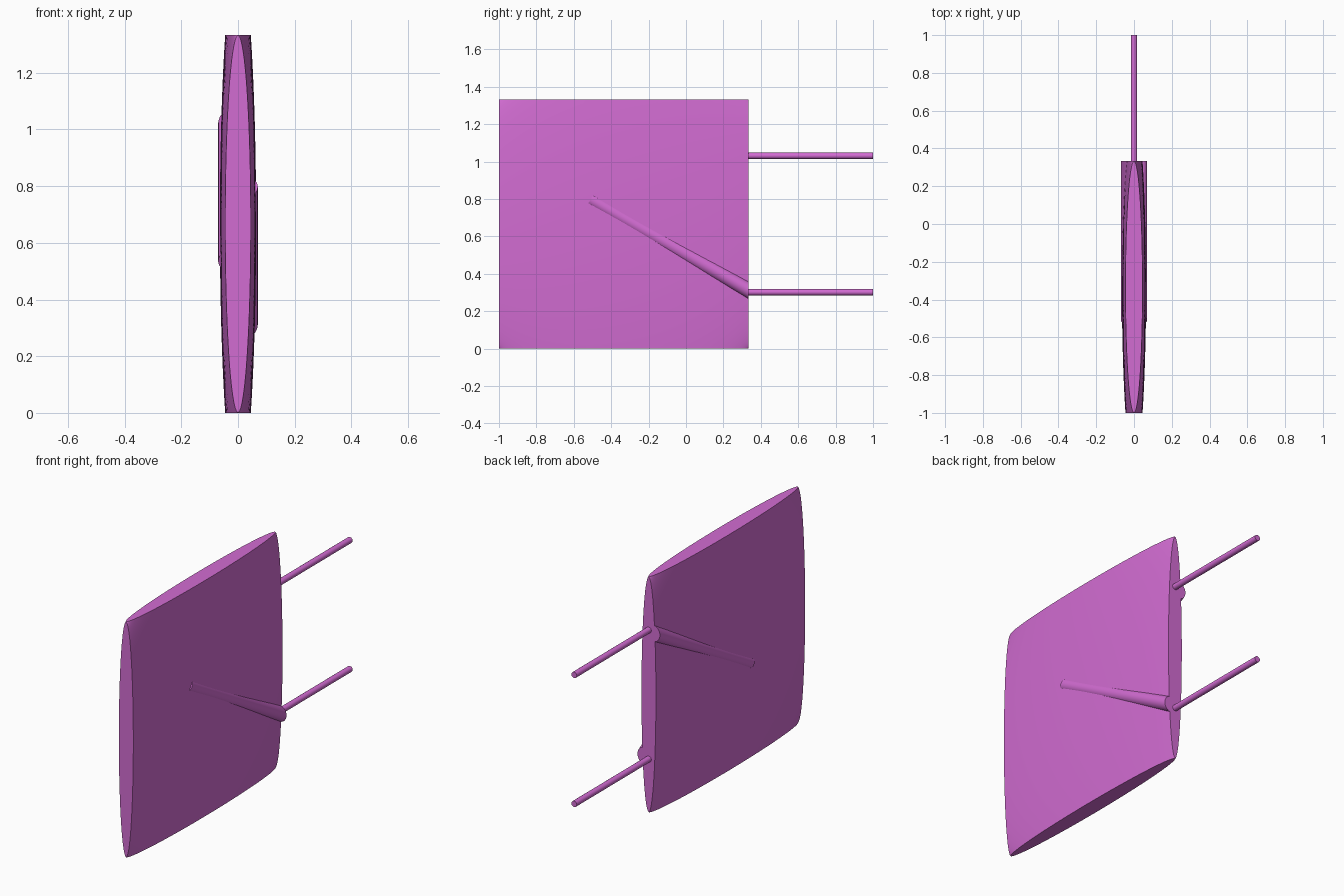
import bpy, bmesh, math
from mathutils import Vector, Matrix

cube = bpy.data.objects.get("Cube")
if cube:
    bpy.data.objects.remove(cube, do_unlink=True)

orchid = bpy.data.materials.new("orchid")
orchid.use_nodes = True
COLOUR = (0.645, 0.15, 0.645, 1)
orchid.diffuse_color = COLOUR
orchid.node_tree.nodes["Principled BSDF"].inputs["Base Color"].default_value = COLOUR

HALF = 2 / 3                       # half side of the square body
CENTRE = Vector((0, 1 / 3 - HALF, HALF))
BACK = 1 / 3                       # y of the face the leads come out of


def finish(name, bm):
    """Turn a bmesh into a shaded, coloured object."""
    bmesh.ops.recalc_face_normals(bm, faces=bm.faces[:])
    mesh = bpy.data.meshes.new(name)
    bm.to_mesh(mesh)
    bm.free()
    mesh.materials.append(orchid)
    obj = bpy.data.objects.new(name, mesh)
    bpy.context.collection.objects.link(obj)
    bpy.ops.object.select_all(action='DESELECT')
    obj.select_set(True)
    bpy.context.view_layer.objects.active = obj
    bpy.ops.object.shade_smooth_by_angle(angle=math.radians(30))
    return obj


def slice_off(bm, point, normal):
    """Cut away everything beyond a plane and cap the cut."""
    cut = bmesh.ops.bisect_plane(bm, geom=bm.verts[:] + bm.edges[:] + bm.faces[:],
                                 plane_co=point, plane_no=normal, clear_outer=True)
    edges = [e for e in cut["geom_cut"] if isinstance(e, bmesh.types.BMEdge)]
    bmesh.ops.holes_fill(bm, edges=edges, sides=0)


def rod(bm, start, end, radius, sides):
    """Capped cylinder between two points."""
    start, end = Vector(start), Vector(end)
    axis = end - start
    turn = axis.to_track_quat('Z', 'Y').to_matrix().to_4x4()
    bmesh.ops.create_cone(bm, cap_ends=True, segments=sides, radius1=radius, radius2=radius,
                          depth=axis.length,
                          matrix=Matrix.Translation((start + end) / 2) @ turn)


# Body: flattened ball trimmed to a square
bm = bmesh.new()
bmesh.ops.create_uvsphere(bm, u_segments=96, v_segments=64, radius=1)
ball = HALF * math.sqrt(2) * 0.9985
bmesh.ops.transform(bm, verts=bm.verts[:], matrix=Matrix.Translation(CENTRE)
                    @ Matrix.Diagonal((0.064, ball, ball, 1))
                    @ Matrix.Rotation(math.pi / 2, 4, 'Y'))
for n in ((0, 1, 0), (0, -1, 0), (0, 0, 1), (0, 0, -1)):
    slice_off(bm, CENTRE + Vector(n) * HALF, n)
finish("body", bm)

# One slanted ridge and one lead per side, mirrored by a half turn about the y axis
for side, name in ((1, "left"), (-1, "right")):
    def place(x, y, z):
        return (side * x, y, HALF + side * (z - HALF))

    bm = bmesh.new()
    rod(bm, place(0.03, -0.51, 0.798), place(0.03, 0.45, 0.246), 0.04, 32)
    slice_off(bm, (0, BACK, 0), (0, 1, 0))
    finish(name + "_ridge", bm)

    bm = bmesh.new()
    rod(bm, place(0, BACK - 0.03, 0.302), place(0, 1, 0.302), 0.017, 16)
    finish(name + "_lead", bm)
